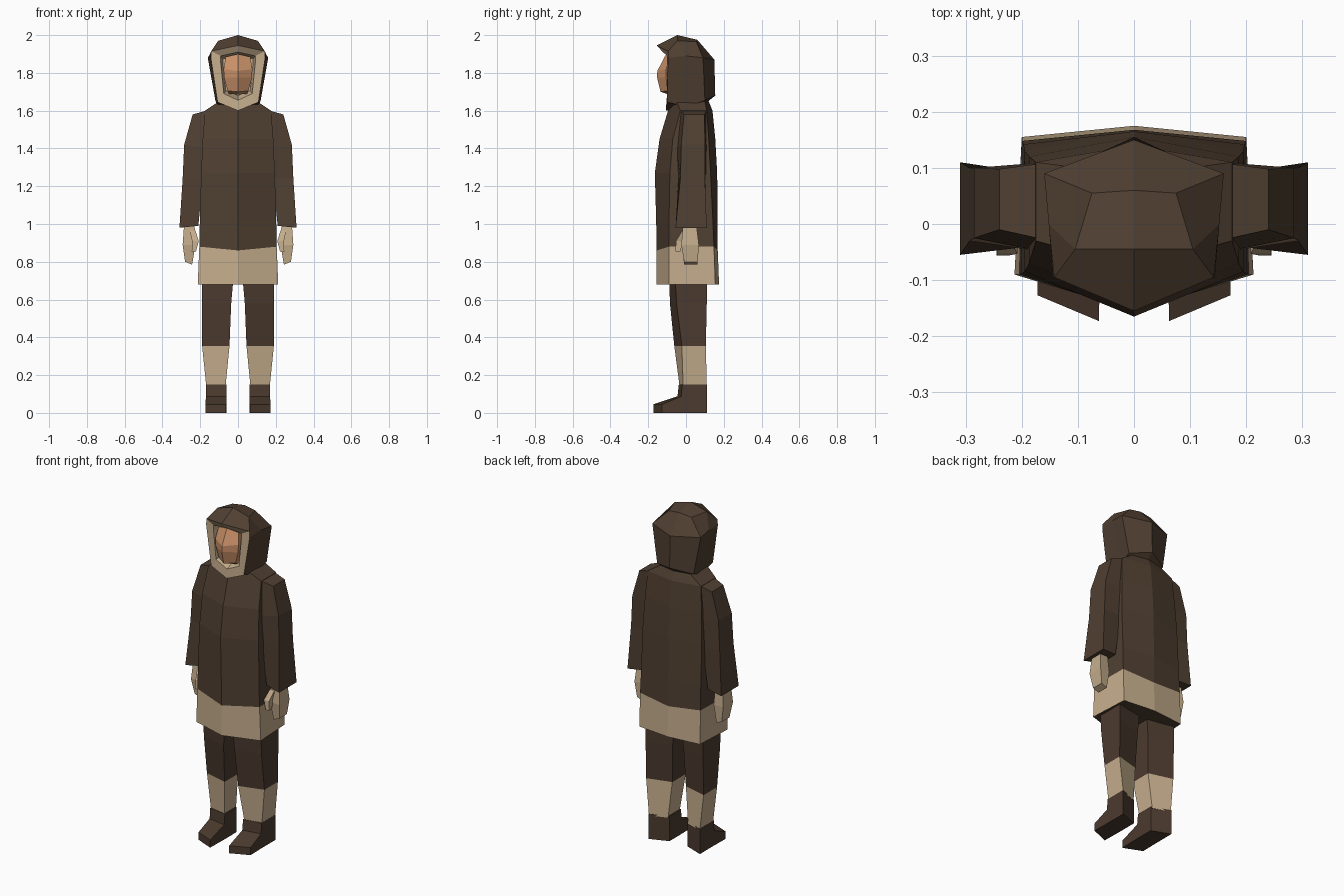
import bpy, bmesh


def material(name, rgb):
    m = bpy.data.materials.new(name)
    m.diffuse_color = (*rgb, 1)
    return m


COAT = material("dark brown hide", (0.080, 0.050, 0.031))
PANTS = material("brown trousers", (0.072, 0.043, 0.028))
FUR = material("beige fur", (0.56, 0.42, 0.265))
SKIN = material("skin", (0.60, 0.29, 0.145))
PALETTE = [COAT, PANTS, FUR, SKIN]


def loft(name, rings, mats, closed=True, start=None, end=None):
    """Skin rings on the +x side, then mirror to -x. mats: one per band.
    start / end: material of the end caps, or None to leave open."""
    bm = bmesh.new()
    for side in (1, -1):
        rows = [[bm.verts.new((side * x, y, z)) for x, y, z in r] for r in rings]
        n = len(rows[0])
        for a, b, mat in zip(rows, rows[1:], mats):
            for i in range(n if closed else n - 1):
                j = (i + 1) % n
                f = bm.faces.new((a[i], a[j], b[j], b[i]))
                f.material_index = PALETTE.index(mat)
        for row, mat in ((rows[0], start), (rows[-1], end)):
            if mat:
                bm.faces.new(row).material_index = PALETTE.index(mat)
    bmesh.ops.remove_doubles(bm, verts=bm.verts, dist=0.0005)
    bmesh.ops.dissolve_degenerate(bm, edges=bm.edges, dist=0.0005)
    bmesh.ops.recalc_face_normals(bm, faces=bm.faces)
    me = bpy.data.meshes.new(name)
    bm.to_mesh(me)
    bm.free()
    for m in PALETTE:
        me.materials.append(m)
    ob = bpy.data.objects.new(name, me)
    bpy.context.collection.objects.link(ob)
    return ob


def box_ring(x0, x1, yi0, yo0, yo1, yi1, zi, zo=None):
    """Four-sided ring: inner front, outer front, outer back, inner back."""
    zo = zi if zo is None else zo
    return [(x0, yi0, zi), (x1, yo0, zo), (x1, yo1, zo), (x0, yi1, zi)]


def coat_ring(z, yfc, wf, yf, wb, yb, ybc, dz=0.0):
    """Half of a six-sided section, front centre to back centre."""
    return [(0, yfc, z), (wf, yf, z + dz), (wb, yb, z + dz), (0, ybc, z)]


# Coat with fur hem
loft("coat", [
    coat_ring(0.68, -0.155, 0.213, -0.09, 0.20, 0.155, 0.175),
    coat_ring(0.86, -0.155, 0.205, -0.09, 0.20, 0.148, 0.168, 0.02),
    coat_ring(1.02, -0.158, 0.202, -0.09, 0.197, 0.142, 0.168),
    coat_ring(1.27, -0.165, 0.195, -0.085, 0.195, 0.13, 0.165),
    coat_ring(1.45, -0.14, 0.187, -0.07, 0.187, 0.12, 0.155),
    coat_ring(1.60, -0.095, 0.175, -0.03, 0.175, 0.11, 0.14),
    coat_ring(1.65, -0.07, 0.10, -0.05, 0.10, 0.10, 0.12),
], [FUR] + [COAT] * 5, closed=False, start=COAT, end=COAT)

# Sleeves
loft("sleeves", [
    box_ring(0.15, 0.24, -0.03, -0.01, 0.098, 0.11, 1.605, 1.58),
    box_ring(0.16, 0.285, -0.05, -0.025, 0.10, 0.11, 1.40, 1.42),
    box_ring(0.185, 0.293, -0.04, -0.03, 0.10, 0.105, 1.24),
    box_ring(0.21, 0.31, -0.03, -0.055, 0.11, 0.095, 0.99, 0.98),
], [COAT] * 3, start=COAT, end=COAT)

# Hands and thumbs
loft("hands", [
    box_ring(0.23, 0.285, -0.01, -0.015, 0.055, 0.05, 1.00),
    box_ring(0.225, 0.293, -0.02, -0.025, 0.068, 0.06, 0.89),
    box_ring(0.243, 0.28, -0.01, -0.01, 0.062, 0.06, 0.785, 0.80),
], [FUR] * 2, start=FUR, end=FUR)
loft("thumbs", [
    box_ring(0.225, 0.255, -0.02, -0.02, 0.02, 0.02, 0.965),
    box_ring(0.208, 0.243, -0.053, -0.053, -0.015, -0.015, 0.91),
    box_ring(0.222, 0.245, -0.056, -0.056, -0.03, -0.03, 0.855),
], [FUR] * 2, start=FUR, end=FUR)

# Legs with fur bands below the knee
loft("legs", [
    box_ring(0.02, 0.192, -0.09, -0.06, 0.11, 0.08, 0.76),
    box_ring(0.036, 0.19, -0.085, -0.05, 0.11, 0.075, 0.58),
    box_ring(0.045, 0.19, -0.062, -0.022, 0.105, 0.065, 0.355),
    box_ring(0.066, 0.168, -0.034, -0.015, 0.11, 0.075, 0.14),
], [PANTS, PANTS, FUR], start=PANTS, end=PANTS)

# Boots: shaft, instep ramp and toe, lofted from the heel forward
loft("boots", [
    [(0.06, 0.07, 0), (0.17, 0.112, 0), (0.17, 0.112, 0.15), (0.06, 0.07, 0.15)],
    [(0.06, -0.038, 0), (0.17, -0.02, 0), (0.17, -0.02, 0.15), (0.06, -0.038, 0.15)],
    [(0.06, -0.045, 0), (0.17, -0.025, 0), (0.17, -0.025, 0.088), (0.06, -0.045, 0.088)],
    [(0.0625, -0.173, 0), (0.172, -0.127, 0), (0.172, -0.127, 0.045), (0.0625, -0.173, 0.045)],
], [PANTS] * 3, start=PANTS, end=PANTS)

# Hood: from the recess, out over the fur trim, back over the head
loft("hood", [
    [(0, -0.04, 1.89), (0.08, -0.04, 1.875), (0.08, -0.04, 1.85), (0.064, -0.04, 1.705), (0, -0.04, 1.68)],
    [(0, -0.122, 1.91), (0.092, -0.10, 1.89), (0.092, -0.10, 1.86), (0.075, -0.10, 1.69), (0, -0.103, 1.655)],
    [(0, -0.155, 1.945), (0.142, -0.095, 1.915), (0.144, -0.095, 1.88), (0.108, -0.10, 1.645), (0, -0.107, 1.60)],
    [(0, -0.045, 2.0), (0.105, -0.045, 1.97), (0.152, 0.0, 1.89), (0.108, 0.01, 1.62), (0, 0.02, 1.60)],
    [(0, 0.06, 1.975), (0.075, 0.055, 1.965), (0.16, 0.09, 1.88), (0.12, 0.10, 1.655), (0, 0.08, 1.62)],
    [(0, 0.15, 1.87), (0.16, 0.09, 1.88), (0.16, 0.09, 1.88), (0.12, 0.10, 1.655), (0, 0.155, 1.68)],
], [FUR, FUR, COAT, COAT, COAT], closed=False, start=FUR, end=COAT)

# Face
loft("face", [
    [(0, -0.105, 1.90), (0.065, -0.09, 1.885), (0.065, 0.0, 1.885), (0, 0.0, 1.90)],
    [(0, -0.152, 1.81), (0.076, -0.105, 1.82), (0.076, 0.0, 1.82), (0, 0.0, 1.81)],
    [(0, -0.153, 1.775), (0.074, -0.105, 1.775), (0.074, 0.0, 1.775), (0, 0.0, 1.775)],
    [(0, -0.135, 1.70), (0.055, -0.10, 1.705), (0.055, 0.0, 1.705), (0, 0.0, 1.70)],
    [(0, -0.09, 1.685), (0.05, -0.08, 1.69), (0.05, 0.0, 1.69), (0, 0.0, 1.685)],
], [SKIN] * 4, closed=False, start=SKIN, end=SKIN)
